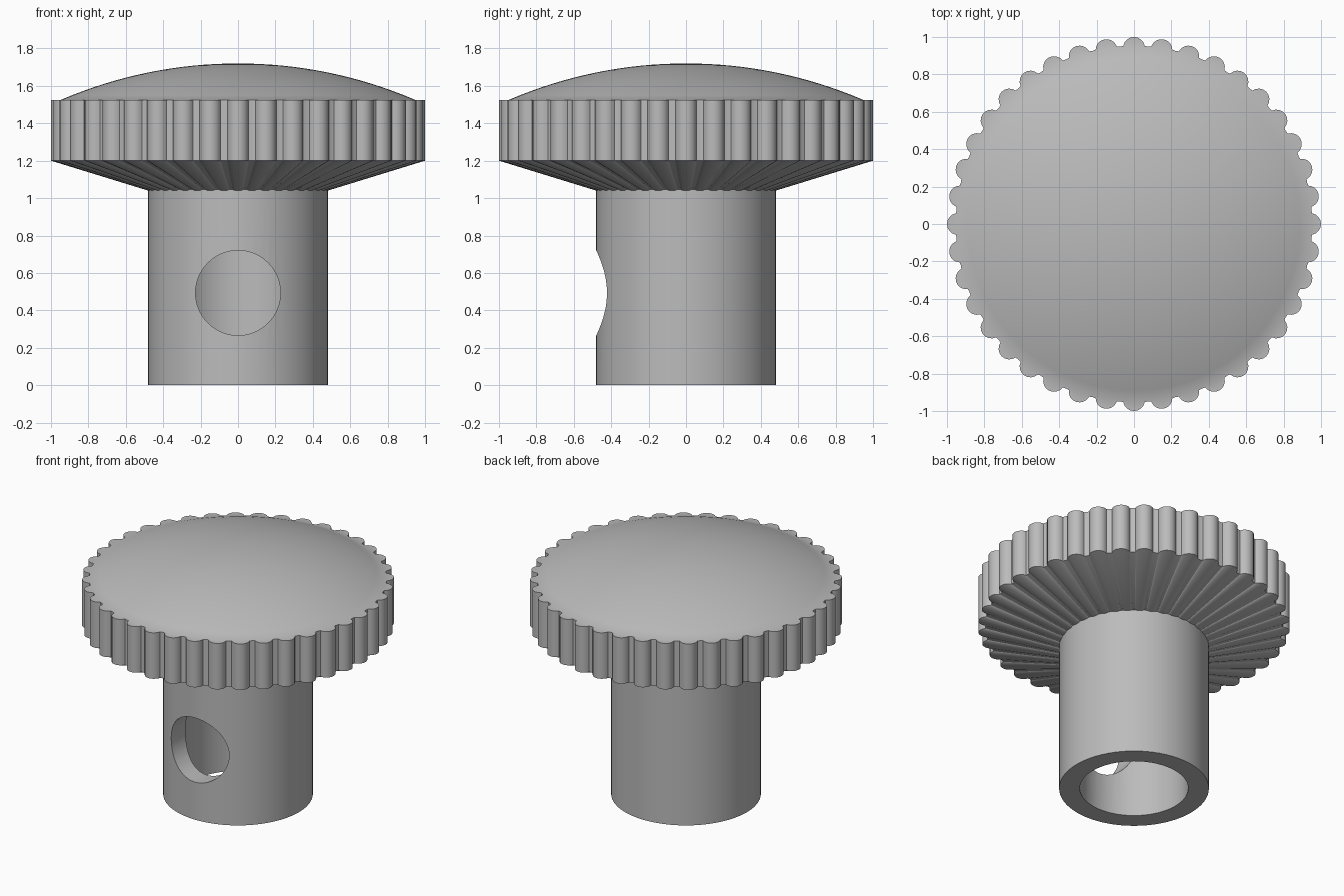
import bpy, bmesh
from math import sin, cos, pi, radians, sqrt

cube = bpy.data.objects.get("Cube")
if cube:
    bpy.data.objects.remove(cube, do_unlink=True)

# Single grey plastic
grey = bpy.data.materials.new("grey_plastic")
grey.use_nodes = True
colour = (0.5, 0.5, 0.5, 1)
grey.diffuse_color = colour
grey.node_tree.nodes["Principled BSDF"].inputs["Base Color"].default_value = colour


def loft(name, rings, closed=False):
    """Skin rings of equal length; cap the ends, or join last to first."""
    bm = bmesh.new()
    loops = [[bm.verts.new(p) for p in ring] for ring in rings]
    n = len(loops[0])
    pairs = list(zip(loops, loops[1:]))
    if closed:
        pairs.append((loops[-1], loops[0]))
    else:
        bm.faces.new(loops[0][::-1])
        bm.faces.new(loops[-1])
    for a, b in pairs:
        for i in range(n):
            j = (i + 1) % n
            bm.faces.new((a[i], a[j], b[j], b[i]))
    bmesh.ops.recalc_face_normals(bm, faces=bm.faces)
    mesh = bpy.data.meshes.new(name)
    bm.to_mesh(mesh)
    bm.free()
    obj = bpy.data.objects.new(name, mesh)
    bpy.context.collection.objects.link(obj)
    mesh.materials.append(grey)
    return obj


def smooth(obj, angle):
    bpy.ops.object.select_all(action="DESELECT")
    obj.select_set(True)
    bpy.context.view_layer.objects.active = obj
    bpy.ops.object.shade_smooth_by_angle(angle=radians(angle))


def circle(r, z, n):
    return [(r * cos(2 * pi * i / n), r * sin(2 * pi * i / n), z) for i in range(n)]


# Scalloped grip outline: round ribs with a short valley between them
RIBS, RIB_R, RIB_C, VALLEY = 40, 0.058, 0.942, 0.952
outline = []
for k in range(RIBS):
    t = 2 * pi * k / RIBS
    for s in range(-4, 5):
        phi = t + radians(20 * s)
        outline.append((RIB_C * cos(t) + RIB_R * cos(phi),
                        RIB_C * sin(t) + RIB_R * sin(phi)))
    m = t + pi / RIBS
    outline.append((VALLEY * cos(m), VALLEY * sin(m)))


def scalloped(scale, z):
    return [(x * scale, y * scale, z) for x, y in outline]


# Head: fluted cone, ribbed grip, then a spherical cap
EDGE_R, EDGE_Z, RISE = 0.948, 1.525, 0.195
sphere_r = (EDGE_R ** 2 + RISE ** 2) / (2 * RISE)


def dome_ring(f):
    r = EDGE_R * f
    z = EDGE_Z + RISE - sphere_r + sqrt(sphere_r ** 2 - r * r)
    # each outline point keeps its own direction on the round cap
    return [(x * r / (x * x + y * y) ** 0.5, y * r / (x * x + y * y) ** 0.5, z)
            for x, y in outline]


rings = [scalloped(0.48, 1.04), scalloped(1, 1.2), scalloped(1, EDGE_Z)]
rings += [dome_ring(1 - i / 16) for i in range(16)] + [dome_ring(0.01)]
head = loft("knob_head", rings)
smooth(head, 30)

# Shaft: hollow tube open at the bottom
N = 72
shaft = loft("shaft", [circle(0.48, 0, N), circle(0.48, 1.045, N),
                       circle(0.348, 1.045, N), circle(0.348, 0, N)], closed=True)

# Round side hole through the front wall only
cutter = loft("hole_cutter", [[(x, y, z + 0.493) for x, z, y in circle(0.227, d, 64)]
                              for d in (-0.7, -0.05)])
cutter.hide_render = True
cutter.hide_viewport = True
cut = shaft.modifiers.new("side_hole", "BOOLEAN")
cut.operation = "DIFFERENCE"
cut.solver = "EXACT"
cut.object = cutter
bpy.context.view_layer.objects.active = shaft
bpy.ops.object.modifier_apply(modifier=cut.name)
bpy.data.objects.remove(cutter, do_unlink=True)
smooth(shaft, 30)
